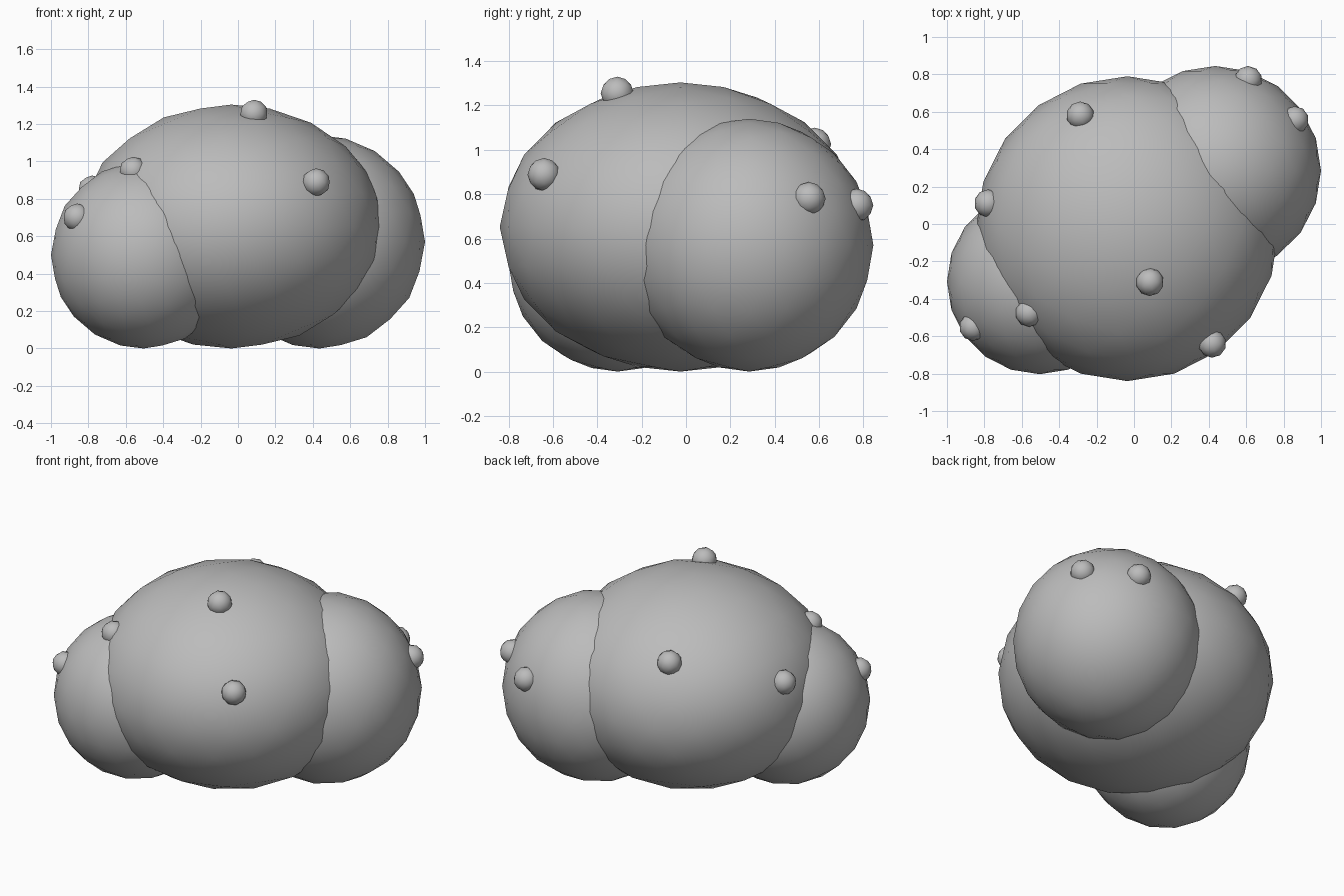
import bpy

if "Cube" in bpy.data.objects:
    bpy.data.objects.remove(bpy.data.objects["Cube"])

# single plain grey
grey = bpy.data.materials.new("plain grey")
grey.diffuse_color = (0.5, 0.5, 0.5, 1.0)
grey.use_nodes = True
grey.node_tree.nodes["Principled BSDF"].inputs["Base Color"].default_value = grey.diffuse_color


def ball(name, center, radii, subdivisions):
    """Smooth-shaded, low-poly icosphere stretched to the given radii."""
    bpy.ops.mesh.primitive_ico_sphere_add(subdivisions=subdivisions, radius=1, location=center)
    obj = bpy.context.object
    obj.name = name
    obj.scale = radii
    bpy.ops.object.transform_apply(location=False, rotation=False, scale=True)
    bpy.ops.object.shade_smooth()
    obj.data.materials.append(grey)
    return obj


# leafy masses of the bush
ball("bush_main", (-0.035, -0.025, 0.652), (0.81, 0.815, 0.652), 3)
ball("bush_right", (0.435, 0.285, 0.57), (0.565, 0.56, 0.57), 3)
ball("bush_left", (-0.505, -0.308, 0.5), (0.495, 0.495, 0.5), 3)

# berries set half into the leaves
berries = [
    (0.085, -0.31, 1.255),
    (0.418, -0.64, 0.888),
    (-0.287, 0.58, 1.025),
    (-0.56, -0.475, 0.95),
    (-0.86, -0.55, 0.70),
    (0.61, 0.77, 0.75),
    (0.86, 0.555, 0.78),
    (-0.78, 0.11, 0.85),
]
for i, pos in enumerate(berries):
    ball(f"berry_{i + 1}", pos, (0.075, 0.075, 0.075), 2)
